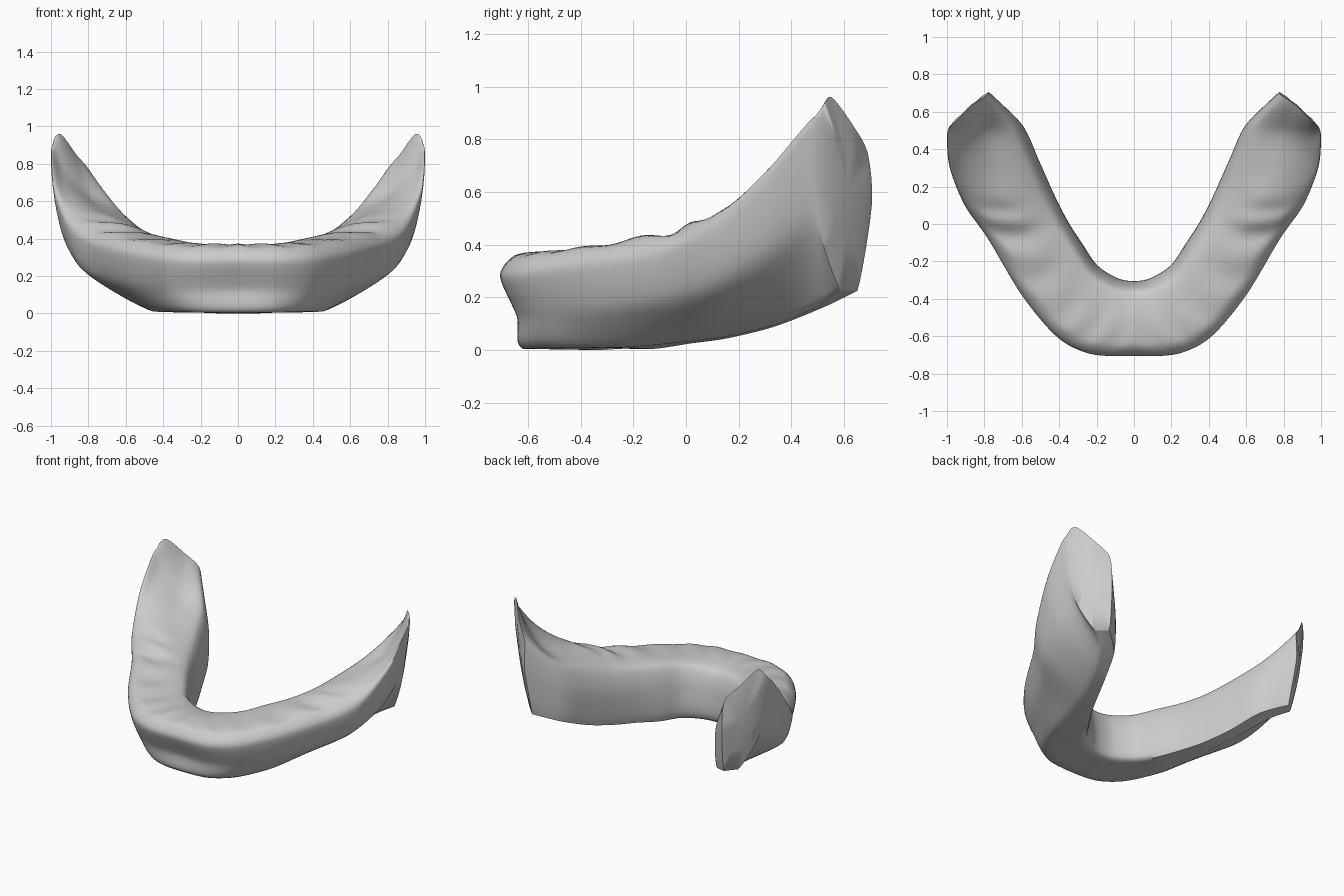
import bpy, bmesh, math
from mathutils import Vector

if "Cube" in bpy.data.objects:
    bpy.data.objects.remove(bpy.data.objects["Cube"])

# Half-arch stations: outer xy, inner xy, z bottom, z outer rim, z ridge, z inner rim,
# bottom undercut, mid-wall undercut
STATIONS = [
    (0.00, -.705, .00, -.315, .00, .28, .372, .34, .22, .17),
    (0.23, -.695, .09, -.30, .00, .28, .372, .35, .25, .15),
    (0.41, -.605, .20, -.23, .005, .29, .380, .365, .32, .12),
    (0.60, -.38, .28, -.11, .005, .32, .405, .385, .48, .12),
    (0.78, -.08, .36, .02, .025, .37, .450, .40, .66, .14),
    (0.905, .10, .43, .16, .045, .46, .510, .43, .76, .15),
    (0.985, .30, .51, .34, .09, .66, .565, .49, .78, .16),
    (1.00, .46, .60, .53, .165, .85, .640, .57, .72, .17),
]
# Slanted end of each arm, in the same point order as a section
END = [(.82, .585, .23), (.93, .51, .46), (.99, .515, .88), (.95, .55, .96),
       (.865, .635, .85), (.785, .69, .745), (.775, .705, .55), (.755, .65, .225)]
N_AROUND, N_ALONG = 6, 8


def section(s):
    ox, oy, ix, iy, zb, zo, zm, zi, k, a = s
    prof = [(k, zb + .005), (a, zb + .46 * (zo - zb)), (0, zo),
            (.14, (zo + zm) / 2 + .03), (.5, zm), (.88, zi),
            (1, zb + .6 * (zi - zb)), (.97, zb)]
    return [Vector((ox + t * (ix - ox), oy + t * (iy - oy), z)) for t, z in prof]


def spline(p0, p1, p2, p3, t, tension=.4):
    m1, m2 = (p2 - p0) * tension, (p3 - p1) * tension
    return ((2*t**3 - 3*t**2 + 1) * p1 + (t**3 - 2*t**2 + t) * m1
            + (3*t**2 - 2*t**3) * p2 + (t**3 - t**2) * m2)


def around(ring):
    n = len(ring)
    out = []
    for i in range(n):
        for j in range(N_AROUND):
            t = j / N_AROUND
            if i == n - 1:       # flat underside
                out.append(ring[i].lerp(ring[0], t))
            else:
                out.append(spline(ring[i - 1], ring[i], ring[i + 1], ring[(i + 2) % n], t, .38))
    return out


half = [around(section(s)) for s in STATIONS] + [around([Vector(p) for p in END])]
mirror = [[Vector((-p.x, p.y, p.z)) for p in r] for r in half[:0:-1]]
rings = mirror + half
mid = len(mirror)

# Dense loft along the arch, with shallow tooth-socket bumps on the ridge
dense = []
last = len(rings) - 1
for i in range(last):
    for j in range(N_ALONG + (i == last - 1)):
        t = j / N_ALONG
        u = abs(i + t - mid)
        fade = .3 + .7 * max(0, 1 - abs(u - 4) / 1.2)
        fade *= max(0, min(1, 5.6 - u))
        row = []
        for k in range(len(rings[0])):
            p = spline(rings[max(i - 1, 0)][k], rings[i][k], rings[i + 1][k],
                       rings[min(i + 2, last)][k], t, .45)
            v = k / N_AROUND
            if 2.2 < v < 4.8:
                w = math.sin(math.pi * (v - 2.2) / 2.6) ** 2
                p.z += .014 * fade * w * math.cos(u * 7 + 1.2 * math.sin(v * 2))
            row.append(p)
        dense.append(row)

bm = bmesh.new()
grid = [[bm.verts.new(p) for p in r] for r in dense]
n = len(grid[0])
for a, b in zip(grid, grid[1:]):
    for k in range(n):
        bm.faces.new((a[k], a[(k + 1) % n], b[(k + 1) % n], b[k]))
# Slightly domed end caps
for r, sx in ((grid[0], -1), (grid[-1], 1)):
    c = sum((v.co for v in r), Vector()) / n
    push = Vector((sx * .012, .012, 0))
    inner = [bm.verts.new(v.co.lerp(c, .4) + push) for v in r]
    mid_v = bm.verts.new(c + push * 1.3)
    for k in range(n):
        q = (k + 1) % n
        bm.faces.new((r[k], r[q], inner[q], inner[k]))
        bm.faces.new((inner[k], inner[q], mid_v))
low = min(v.co.z for v in bm.verts)
bmesh.ops.translate(bm, verts=bm.verts, vec=(0, 0, -low))
bmesh.ops.recalc_face_normals(bm, faces=bm.faces)
me = bpy.data.meshes.new("lower_jaw_arch")
bm.to_mesh(me)
bm.free()
obj = bpy.data.objects.new("lower_jaw_arch", me)
bpy.context.collection.objects.link(obj)
bpy.context.view_layer.objects.active = obj
obj.select_set(True)
bpy.ops.object.shade_smooth_by_angle(angle=math.radians(65))
